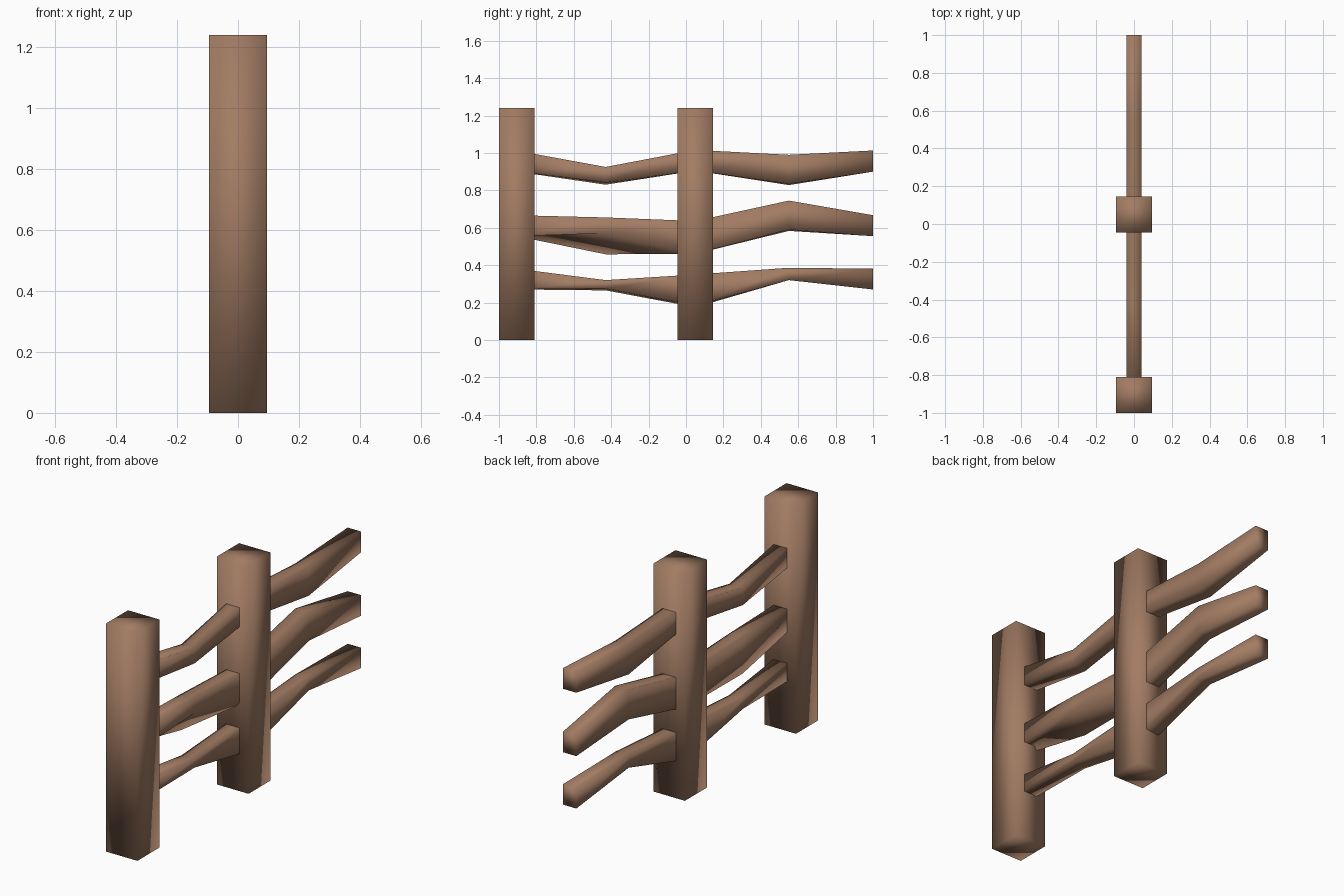
import bpy, bmesh

if "Cube" in bpy.data.objects:
    bpy.data.objects.remove(bpy.data.objects["Cube"])

wood = bpy.data.materials.new("brown_wood")
wood.diffuse_color = (0.36, 0.2, 0.125, 1)
wood.use_nodes = True
wood.node_tree.nodes["Principled BSDF"].inputs["Base Color"].default_value = wood.diffuse_color


def loft(name, rings):
    """Join rings of four points into one closed, softly shaded timber."""
    bm = bmesh.new()
    loops = [[bm.verts.new(p) for p in ring] for ring in rings]
    for a, b in zip(loops, loops[1:]):
        for i in range(4):
            j = (i + 1) % 4
            bm.faces.new((a[i], a[j], b[j], b[i]))
    bm.faces.new(loops[0][::-1])
    bm.faces.new(loops[-1])
    bmesh.ops.recalc_face_normals(bm, faces=bm.faces)
    for f in bm.faces:
        f.smooth = True
    mesh = bpy.data.meshes.new(name)
    bm.to_mesh(mesh)
    bm.free()
    mesh.materials.append(wood)
    bpy.context.collection.objects.link(bpy.data.objects.new(name, mesh))


# Square upright posts
R, H = 0.095, 1.24
for name, cy in (("front_post", -0.905), ("middle_post", 0.05)):
    loft(name, [[(-R, cy - R, z), (R, cy - R, z), (R, cy + R, z), (-R, cy + R, z)]
                for z in (0, H)])

# Crooked rails: y, top, bottom on left side, bottom on right side
W = 0.04
rails = {
    "top_rail": [(-0.905, 1.012, 0.90, 0.90), (-0.43, 0.925, 0.83, 0.842),
                 (0.05, 1.016, 0.905, 0.905), (0.55, 0.99, 0.828, 0.835),
                 (1.0, 1.013, 0.90, 0.90)],
    "middle_rail": [(-0.905, 0.667, 0.555, 0.555), (-0.43, 0.655, 0.458, 0.57),
                    (0.05, 0.636, 0.46, 0.46), (0.55, 0.745, 0.583, 0.59),
                    (1.0, 0.667, 0.555, 0.555)],
    "bottom_rail": [(-0.905, 0.381, 0.27, 0.27), (-0.43, 0.32, 0.265, 0.275),
                    (0.05, 0.35, 0.175, 0.185), (0.55, 0.386, 0.32, 0.32),
                    (1.0, 0.381, 0.27, 0.27)],
}
for name, path in rails.items():
    loft(name, [[(-W, y, lo_l), (W, y, lo_r), (W, y, hi), (-W, y, hi)]
                for y, hi, lo_l, lo_r in path])
